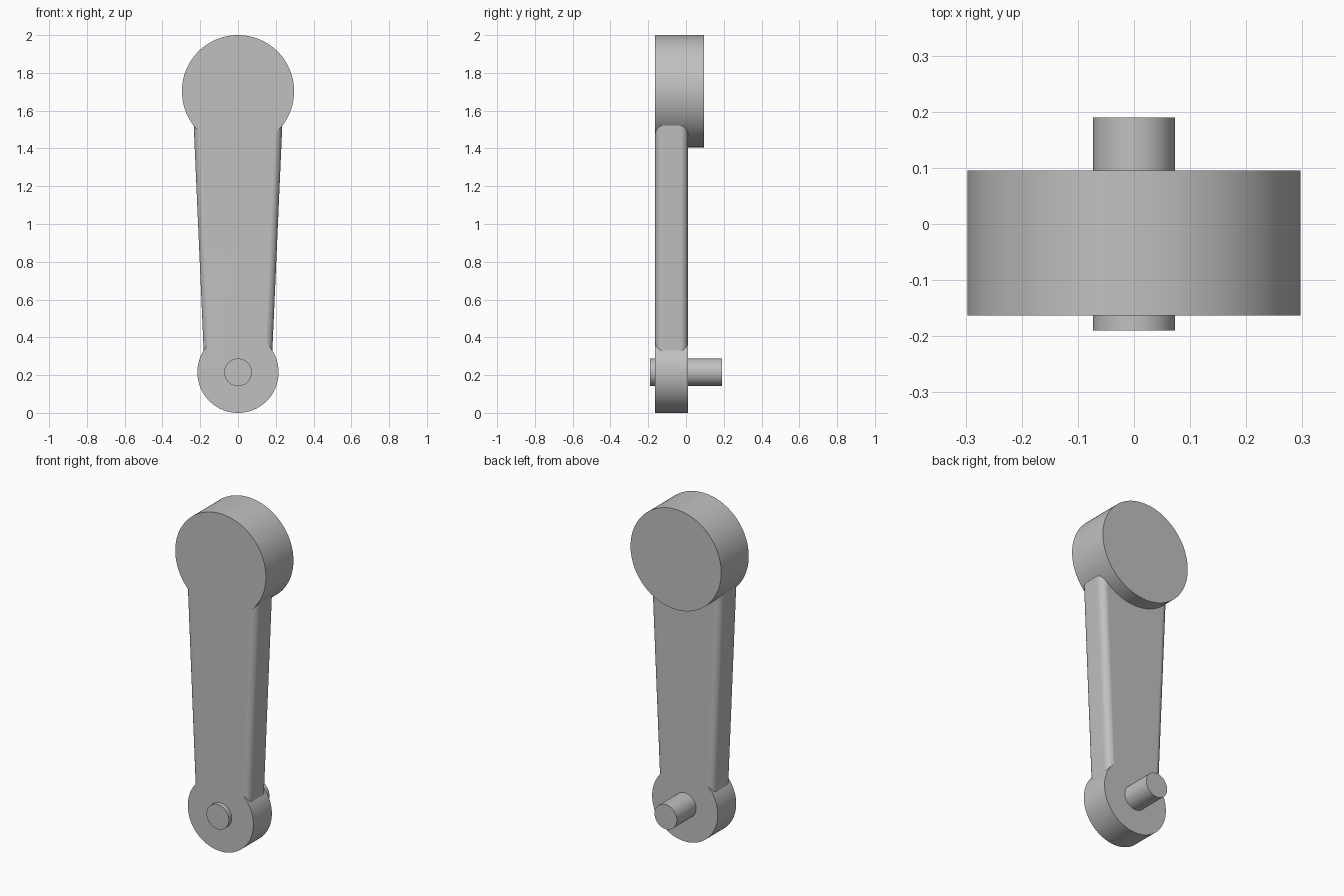
import bpy
import bmesh
from math import radians
from mathutils import Matrix, Vector

old = bpy.data.objects.get("Cube")
if old:
    bpy.data.objects.remove(old, do_unlink=True)

# One plain grey for the whole part
grey = bpy.data.materials.new("light grey")
grey.use_nodes = True
colour = (0.53, 0.53, 0.53, 1)
grey.diffuse_color = colour
grey.node_tree.nodes["Principled BSDF"].inputs["Base Color"].default_value = colour

FRONT, ARM_BACK, HEAD_BACK = -0.163, 0.01, 0.095
HEAD_Z, HEAD_R = 1.703, 0.297
HUB_Z, HUB_R = 0.215, 0.215
PIN_R, PIN_END = 0.073, 0.19


def add_object(name, bm):
    bmesh.ops.recalc_face_normals(bm, faces=bm.faces)
    mesh = bpy.data.meshes.new(name)
    bm.to_mesh(mesh)
    bm.free()
    mesh.materials.append(grey)
    obj = bpy.data.objects.new(name, mesh)
    bpy.context.collection.objects.link(obj)
    return obj


def disc(name, radius, z, y0, y1):
    """Solid cylinder lying along y."""
    bm = bmesh.new()
    place = Matrix.Translation((0, (y0 + y1) / 2, z)) @ Matrix.Rotation(radians(90), 4, "X")
    bmesh.ops.create_cone(bm, cap_ends=True, segments=96, radius1=radius,
                          radius2=radius, depth=y1 - y0, matrix=place)
    return add_object(name, bm)


def tapered_arm(name, z0, w0, z1, w1, fillet):
    """Tapered bar with its four long edges rounded."""
    bm = bmesh.new()
    outline = [(-w0, z0), (w0, z0), (w1, z1), (-w1, z1)]
    face = bm.faces.new([bm.verts.new((x, FRONT, z)) for x, z in outline])
    extruded = bmesh.ops.extrude_face_region(bm, geom=[face])["geom"]
    back = [v for v in extruded if isinstance(v, bmesh.types.BMVert)]
    bmesh.ops.translate(bm, verts=back, vec=(0, ARM_BACK - FRONT, 0))
    bmesh.ops.recalc_face_normals(bm, faces=bm.faces)
    long_edges = [e for e in bm.edges
                  if abs(e.verts[0].co.z - e.verts[1].co.z) > 0.5]
    bmesh.ops.bevel(bm, geom=long_edges, offset=fillet, segments=8,
                    profile=0.5, affect="EDGES")
    return add_object(name, bm)


def select_only(obj):
    bpy.ops.object.select_all(action="DESELECT")
    obj.select_set(True)
    bpy.context.view_layer.objects.active = obj


# Arm body: large head, tapered arm and small hub fused into one solid
body = disc("crank_body", HEAD_R, HEAD_Z, FRONT, HEAD_BACK)
arm = tapered_arm("arm", HUB_Z + 0.05, 0.179, HEAD_Z - 0.1, 0.238, 0.04)
hub = disc("hub", HUB_R, HUB_Z, FRONT, ARM_BACK)
for part in (arm, hub):
    select_only(body)
    union = body.modifiers.new("union", "BOOLEAN")
    union.operation = "UNION"
    union.solver = "EXACT"
    union.object = part
    bpy.ops.object.modifier_apply(modifier=union.name)
    bpy.data.objects.remove(part, do_unlink=True)

# Pin through the hub
pin = disc("pin", PIN_R, HUB_Z, -PIN_END, PIN_END)

# Smooth round walls, keep rims sharp and broad faces flat
for obj in (body, pin):
    select_only(obj)
    bpy.ops.object.shade_smooth_by_angle(angle=radians(30))
    weighted = obj.modifiers.new("even shading", "WEIGHTED_NORMAL")
    weighted.keep_sharp = True
